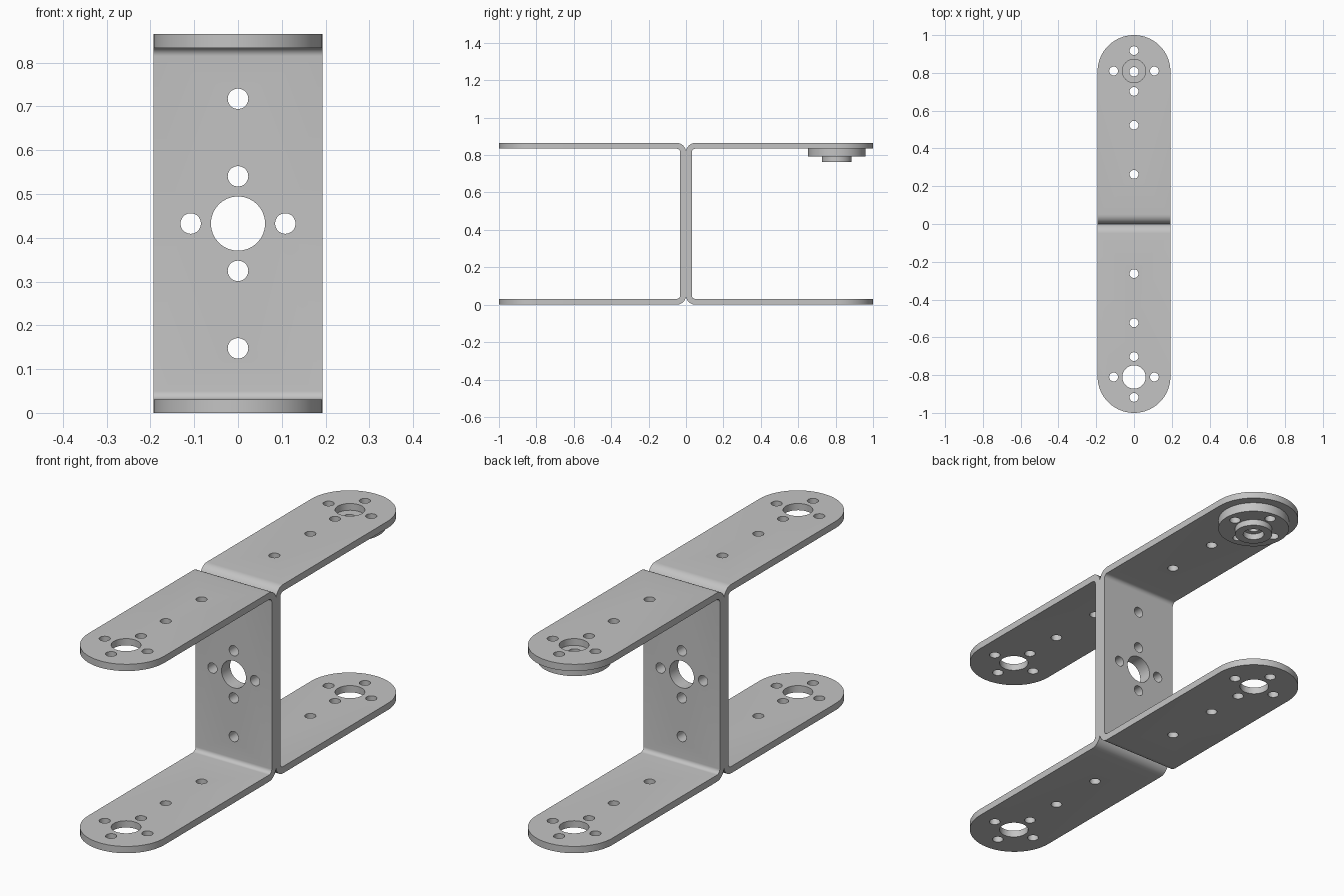
import bpy, bmesh, math
from mathutils import Matrix

if "Cube" in bpy.data.objects:
    bpy.data.objects.remove(bpy.data.objects["Cube"])

W, H, T = 0.193, 0.865, 0.031       # half width, height, sheet thickness
END = 0.81                          # distance of the hole pattern from the web
SMALL, LARGE, PITCH = 0.0235, 0.062, 0.108

metal = bpy.data.materials.new("grey metal")
metal.diffuse_color = (0.55, 0.55, 0.55, 1)
metal.use_nodes = True
metal.node_tree.nodes["Principled BSDF"].inputs["Base Color"].default_value = metal.diffuse_color


def make(name, bm):
    bmesh.ops.recalc_face_normals(bm, faces=bm.faces)
    me = bpy.data.meshes.new(name)
    bm.to_mesh(me)
    bm.free()
    me.materials.append(metal)
    ob = bpy.data.objects.new(name, me)
    bpy.context.collection.objects.link(ob)
    return ob


def prism(name, pts, vec):
    """Extrude a closed outline along a vector."""
    bm = bmesh.new()
    face = bm.faces.new([bm.verts.new(p) for p in pts])
    ext = bmesh.ops.extrude_face_region(bm, geom=[face])
    verts = [v for v in ext["geom"] if isinstance(v, bmesh.types.BMVert)]
    bmesh.ops.translate(bm, vec=vec, verts=verts)
    return make(name, bm)


def cylinders(name, items, axis="Z"):
    """Several cylinders (x, y, z, radius, length) in one object."""
    bm = bmesh.new()
    turn = Matrix.Rotation(math.pi / 2, 4, "X") if axis == "Y" else Matrix()
    for x, y, z, r, length in items:
        bmesh.ops.create_cone(bm, cap_ends=True, segments=32 if r > 0.04 else 20,
                              radius1=r, radius2=r, depth=length,
                              matrix=Matrix.Translation((x, y, z)) @ turn)
    return make(name, bm)


def boolean(ob, cutter, op):
    mod = ob.modifiers.new("cut", "BOOLEAN")
    mod.operation, mod.object, mod.solver = op, cutter, "EXACT"
    bpy.context.view_layer.objects.active = ob
    bpy.ops.object.modifier_apply(modifier=mod.name)
    bpy.data.objects.remove(cutter)


def smooth(ob):
    bpy.ops.object.select_all(action="DESELECT")
    ob.select_set(True)
    bpy.context.view_layer.objects.active = ob
    bpy.ops.object.shade_smooth_by_angle(angle=math.radians(30))


def arc(cy, cz, r, a0, a1, n=8):
    return [(cy + r * math.cos(math.radians(a0 + (a1 - a0) * i / n)),
             cz + r * math.sin(math.radians(a0 + (a1 - a0) * i / n))) for i in range(n + 1)]


def bracket(name, side):
    # bent sheet cross-section: lower arm, web, upper arm
    ro, ri = 0.05, 0.05 - T
    outline = [(1.05, 0)] + arc(ro, ro, ro, 270, 180) + arc(ro, H - ro, ro, 180, 90)
    outline += [(1.05, H), (1.05, H - T)]
    outline += arc(ro, H - ro, ri, 90, 180) + arc(ro, ro, ri, 180, 270) + [(1.05, T)]
    ob = prism(name, [(-W, side * y, z) for y, z in outline], (2 * W, 0, 0))
    # rounded arm ends
    plan = [(-W - 0.01, -0.1), (W + 0.01, -0.1), (W + 0.01, 0.807)]
    plan += arc(0, 0.807, W, 0, 180, 32) + [(-W - 0.01, 0.807)]
    boolean(ob, prism("end_cutter", [(x, side * y, -0.1) for x, y in plan], (0, 0, 1.1)),
            "INTERSECT")
    # holes through both arms
    holes = [(0, 0.263, SMALL), (0, 0.523, SMALL), (0, END - PITCH, SMALL),
             (0, END + PITCH, SMALL), (PITCH, END, SMALL), (-PITCH, END, SMALL),
             (0, END, LARGE)]
    boolean(ob, cylinders("arm_cutter", [(x, side * y, H / 2, r, 1.2) for x, y, r in holes]),
            "DIFFERENCE")
    # holes through the web
    mid = H / 2
    holes = [(0, mid + d, SMALL) for d in (-0.285, -PITCH, PITCH, 0.285)]
    holes += [(-PITCH, mid, SMALL), (PITCH, mid, SMALL), (0, mid, LARGE)]
    boolean(ob, cylinders("web_cutter", [(x, 0, z, r, 0.2) for x, z, r in holes], "Y"),
            "DIFFERENCE")
    smooth(ob)


bracket("front_bracket", -1)
bracket("rear_bracket", 1)

# stepped round horn under the rear upper arm, turned from one profile
top = H - T
profile = [(0.025, top), (0.153, top), (0.153, top - 0.042), (0.08, top - 0.042),
           (0.08, top - 0.07), (0.045, top - 0.07), (0.045, top - 0.042), (0.025, top - 0.042)]
bm = bmesh.new()
N = 48
rings = [[bm.verts.new((r * math.cos(2 * math.pi * i / N),
                        END - 0.004 + r * math.sin(2 * math.pi * i / N), z))
          for i in range(N)] for r, z in profile]
for a, b in zip(rings, rings[1:] + rings[:1]):
    for i in range(N):
        j = (i + 1) % N
        bm.faces.new((a[i], a[j], b[j], b[i]))
horn = make("round_horn", bm)
boolean(horn, cylinders("horn_cutter", [(x, END + y, top, SMALL, 0.3) for x, y in
        ((PITCH, 0), (-PITCH, 0), (0, PITCH), (0, -PITCH))]), "DIFFERENCE")
smooth(horn)
